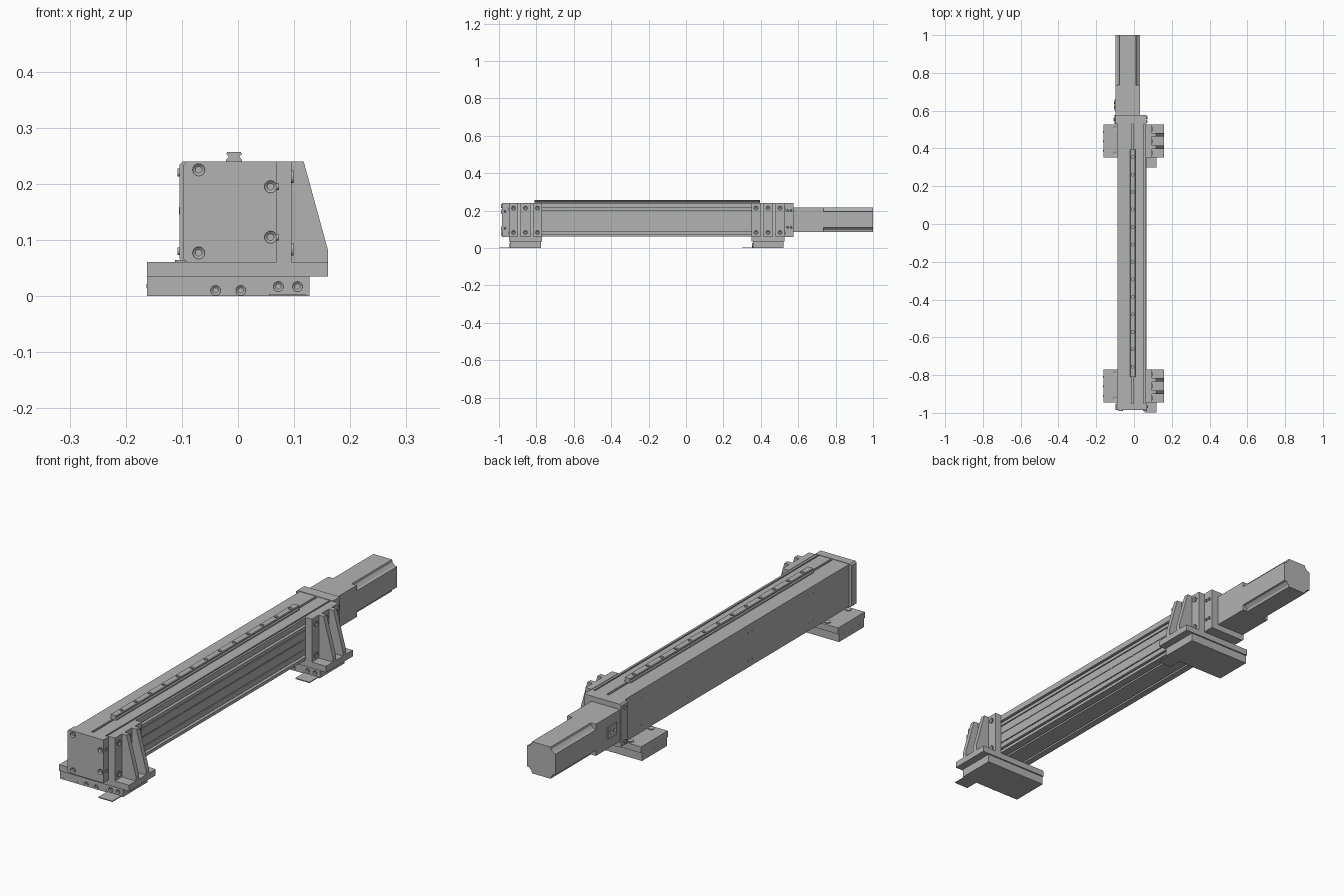
import bpy, bmesh, math
from mathutils import Matrix, Vector

old = bpy.data.objects.get("Cube")
if old:
    bpy.data.objects.remove(old, do_unlink=True)

grey = bpy.data.materials.new("machined_grey")
grey.use_nodes = True
COLOUR = (0.45, 0.45, 0.45, 1)
grey.diffuse_color = COLOUR
grey.node_tree.nodes["Principled BSDF"].inputs["Base Color"].default_value = COLOUR


def finish(name, bm):
    bmesh.ops.recalc_face_normals(bm, faces=bm.faces)
    mesh = bpy.data.meshes.new(name)
    bm.to_mesh(mesh)
    bm.free()
    mesh.materials.append(grey)
    obj = bpy.data.objects.new(name, mesh)
    bpy.context.collection.objects.link(obj)
    return obj


def prism(name, outline, y0, y1):
    """Extrude an x-z outline along y."""
    bm = bmesh.new()
    face = bm.faces.new([bm.verts.new((x, y0, z)) for x, z in outline])
    out = bmesh.ops.extrude_face_region(bm, geom=[face])["geom"]
    verts = [g for g in out if isinstance(g, bmesh.types.BMVert)]
    bmesh.ops.translate(bm, vec=(0, y1 - y0, 0), verts=verts)
    return finish(name, bm)


def box(name, x0, x1, y0, y1, z0, z1):
    return prism(name, [(x0, z0), (x1, z0), (x1, z1), (x0, z1)], y0, y1)


def screws(name, places, direction, radius, height=0.004, socket=True):
    """Round heads with a sunken socket, facing the given direction."""
    bm = bmesh.new()
    axis = Vector(direction)
    turn = axis.to_track_quat("Z", "Y").to_matrix().to_4x4()
    for place in places:
        made = bmesh.ops.create_cone(
            bm, cap_ends=True, segments=16, radius1=radius, radius2=radius,
            depth=2 * height, matrix=Matrix.Translation(place) @ turn)
        if socket:
            faces = {f for v in made["verts"] for f in v.link_faces}
            top = max(faces, key=lambda f: f.calc_center_median().dot(axis))
            bmesh.ops.inset_region(bm, faces=[top], thickness=radius * 0.45)
            bmesh.ops.translate(bm, verts=top.verts, vec=axis * -height)
    return finish(name, bm)


def cut(target, cutter):
    mod = target.modifiers.new("holes", "BOOLEAN")
    mod.object = cutter
    mod.solver = "EXACT"
    bpy.context.view_layer.update()
    graph = bpy.context.evaluated_depsgraph_get()
    baked = bpy.data.meshes.new_from_object(target.evaluated_get(graph))
    target.modifiers.clear()
    target.data = baked
    bpy.data.objects.remove(cutter, do_unlink=True)


# Grooved beam: grooves are (position, half width, depth)
LEFT, RIGHT, LOW, HIGH = -0.087, 0.066, 0.062, 0.238
outline = [(LEFT, LOW)]
for x, w, d in [(-0.055, 0.004, 0.008), (0.03, 0.004, 0.008)]:
    outline += [(x - w, LOW), (x - w, LOW + d), (x + w, LOW + d), (x + w, LOW)]
outline.append((RIGHT, LOW))
for z, w, d in [(0.08, 0.005, 0.014), (0.108, 0.002, 0.005), (0.15, 0.002, 0.003),
                (0.187, 0.002, 0.005), (0.208, 0.005, 0.014)]:
    outline += [(RIGHT, z - w), (RIGHT - d, z - w), (RIGHT - d, z + w), (RIGHT, z + w)]
outline.append((RIGHT, HIGH))
for x, w, d in [(0.054, 0.003, 0.01), (-0.008, 0.005, 0.012)]:
    outline += [(x + w, HIGH), (x + w, HIGH - d), (x - w, HIGH - d), (x - w, HIGH)]
outline.append((LEFT, HIGH))
prism("beam", outline, -0.95, 0.545)

# End plates
def end_plate(name, x0, x1, y0, y1):
    c = 0.006
    prism(name, [(x0, 0.06 + c), (x0 + c, 0.06), (x1, 0.06), (x1, 0.24),
                 (x0 + c, 0.24), (x0, 0.24 - c)], y0, y1)

end_plate("front_end_plate", -0.097, 0.069, -0.985, -0.95)
end_plate("rear_end_plate", -0.104, 0.067, 0.53, 0.576)
screws("front_plate_screws", [(x, -0.985, z) for x, z in
       [(-0.07, 0.225), (0.058, 0.195), (0.058, 0.105), (-0.07, 0.077)]], (0, -1, 0), 0.011)
screws("front_plate_side_screws", [(0.069, -0.968, z) for z in (0.105, 0.195)], (1, 0, 0), 0.006)
screws("rear_plate_side_screws",
       [(0.067, y, z) for y in (0.543, 0.562) for z in (0.11, 0.2)], (1, 0, 0), 0.006)
screws("rear_plate_left_screws",
       [(-0.104, 0.553, z) for z in (0.08, 0.22)], (-1, 0, 0), 0.007)

# Top rail with mounting holes
mid, half = -0.007, 0.014
side = [(half, 0.237), (half, 0.243), (half - 0.004, 0.247), (half - 0.004, 0.25),
        (half, 0.253), (half - 0.002, 0.257)]
rail = prism("top_rail", [(mid + x, z) for x, z in side] +
             [(mid - x, z) for x, z in reversed(side)], -0.81, 0.395)
holes = screws("rail_hole_cutter", [(mid, 0.354 - i * 0.0925, 0.257) for i in range(13)],
               (0, 0, 1), 0.0075, 0.011, False)
holes.hide_render = True
cut(rail, holes)

# Small pins along both sides of the beam
screws("right_side_pins", [(RIGHT - 0.002, -0.595 + i * 0.133, 0.15) for i in range(8)],
       (1, 0, 0), 0.004, 0.003, False)
screws("left_side_pins", [(LEFT, y + s, z) for y in (-0.7, -0.3, 0.1, 0.4)
                          for s in (-0.015, 0.015) for z in (0.09, 0.205)],
       (-1, 0, 0), 0.004, 0.001, False)

# Mounting feet, front and rear
for end, yc in (("front", -0.858), ("rear", 0.439)):
    y0, y1 = yc - 0.088, yc + 0.088
    box(end + "_foot_block", -0.162, 0.127, y0 + 0.006, y1 - 0.006, 0, 0.036)
    box(end + "_foot_plate", -0.162, 0.16, y0, y1, 0.035, 0.061)
    box(end + "_foot_tab", 0.055, 0.12, y0 - 0.052, y0 + 0.01, 0, 0.004)
    box(end + "_bracket_wall", 0.066, 0.095, y0, y1, 0.06, 0.24)
    for label, s in (("_front_gusset", -1), ("_rear_gusset", 1)):
        g = yc + s * 0.033
        prism(end + label, [(0.094, 0.06), (0.16, 0.06), (0.16, 0.083),
                            (0.117, 0.24), (0.094, 0.24)], g - 0.01, g + 0.01)
    screws(end + "_bracket_screws", [(0.095, yc + s * 0.064, z) for s in (-1, 0, 1)
                                     for z in (0.083, 0.213)], (1, 0, 0), 0.011)
    screws(end + "_foot_plate_screws", [(-0.1, yc + s * 0.068, 0.061) for s in (-1, 1)],
           (0, 0, 1), 0.012, 0.003)
    face = y0 + 0.006
    screws(end + "_foot_bolts", [(-0.04, face, 0.01), (0.005, face, 0.01),
                                 (0.072, face, 0.017), (0.106, face, 0.017)],
           (0, -1, 0), 0.009, 0.003)
    screws(end + "_foot_pins", [(x, face, 0.008) for x in (-0.15, -0.085, 0.05)],
           (0, -1, 0), 0.003, 0.001, False)
    screws(end + "_foot_left_pins", [(-0.162, yc + s * 0.05, 0.018) for s in (-1, 0, 1)],
           (-1, 0, 0), 0.004, 0.001, False)

# Motor: square housing, then a body with notched corners
MX, MZ, H = -0.033, 0.152, 0.066
box("motor_housing", MX - H, MX + H, 0.575, 0.735, MZ - H, MZ + H)
corner = [(H, 0.043), (0.056, 0.045), (0.045, 0.056), (0.043, H)]
motor_outline = []
for q in range(4):
    c, s = round(math.cos(q * math.pi / 2)), round(math.sin(q * math.pi / 2))
    motor_outline += [(MX + x * c - z * s, MZ + x * s + z * c) for x, z in corner]
prism("motor_body", motor_outline, 0.734, 1.0)
box("motor_side_cover", MX - H - 0.004, MX - H + 0.002, 0.60, 0.66, MZ - 0.025, MZ + 0.025)
screws("motor_cover_screws", [(MX - H - 0.004, y, MZ) for y in (0.618, 0.642)],
       (-1, 0, 0), 0.007, 0.002)

# Soft shading on round heads only, edges kept sharp
bpy.ops.object.select_all(action="DESELECT")
for obj in bpy.context.collection.objects:
    if obj.type == "MESH" and obj.name.endswith(("screws", "bolts", "pins", "rail")):
        obj.select_set(True)
        bpy.context.view_layer.objects.active = obj
bpy.ops.object.shade_smooth_by_angle(angle=math.radians(30))
